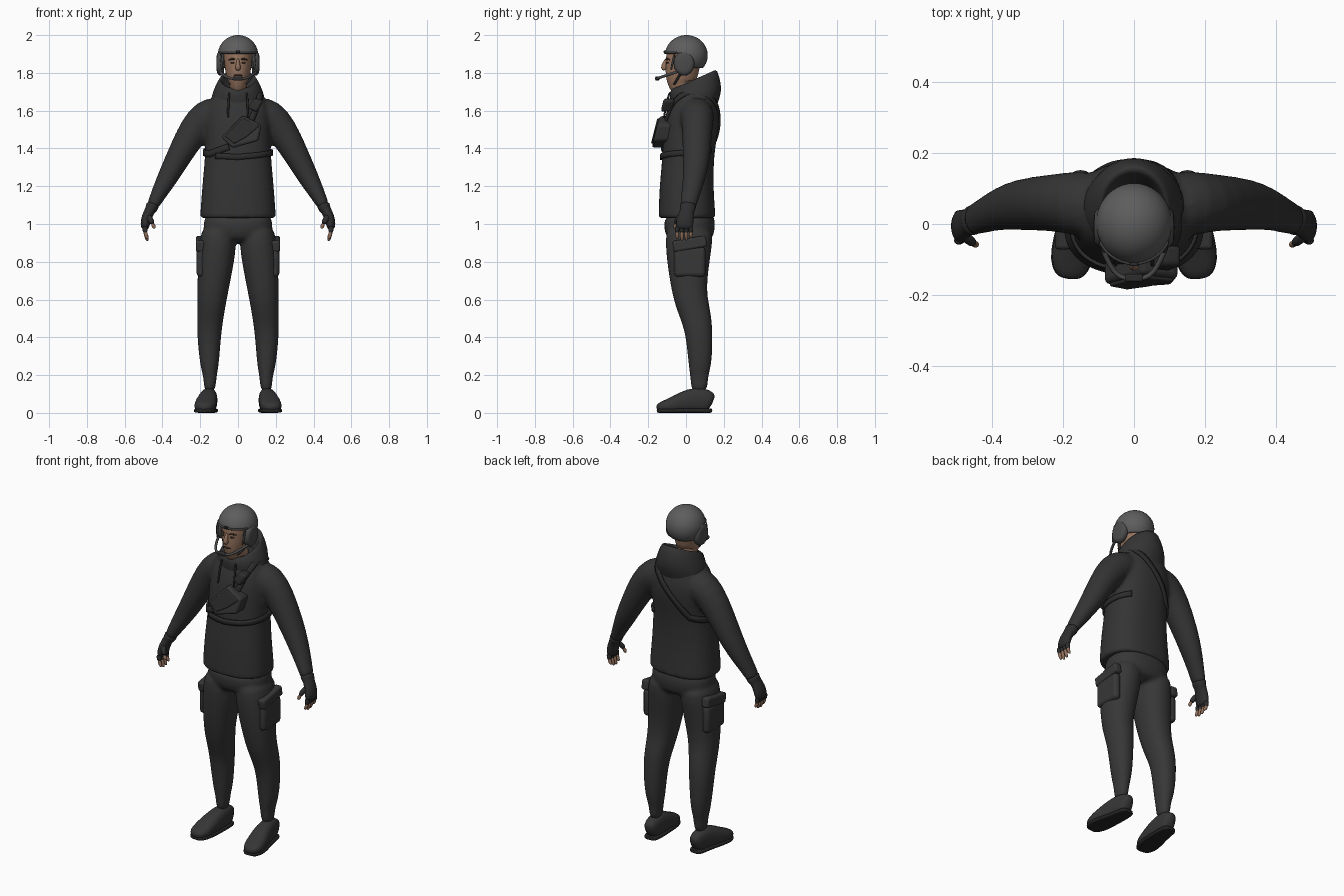
import bpy, bmesh, math
from mathutils import Vector as V, Matrix

if "Cube" in bpy.data.objects:
    bpy.data.objects.remove(bpy.data.objects["Cube"])


def material(name, r, g, b):
    m = bpy.data.materials.new(name)
    m.use_nodes = True
    m.diffuse_color = (r, g, b, 1)
    m.node_tree.nodes["Principled BSDF"].inputs["Base Color"].default_value = (r, g, b, 1)
    return m


JACKET = material("jacket charcoal", .034, .034, .034)
TROUSER = material("trouser charcoal", .038, .038, .038)
STRAP = material("strap black", .025, .025, .025)
GLOVE = material("glove black", .027, .027, .028)
BOOT = material("boot charcoal", .036, .036, .036)
SOLE = material("sole black", .018, .018, .018)
HELMET = material("helmet grey", .11, .11, .11)
TRIM = material("headset grey", .07, .07, .07)
SKIN = material("skin", .30, .17, .11)
BROW = material("brow brown", .07, .04, .028)


def loft(bm, rings, cap=True):
    loops = [[bm.verts.new(p) for p in r] for r in rings]
    n = len(loops[0])
    for a, b in zip(loops, loops[1:]):
        for i in range(n):
            bm.faces.new((a[i], a[(i + 1) % n], b[(i + 1) % n], b[i]))
    if cap:
        bm.faces.new(loops[0][::-1])
        bm.faces.new(loops[-1])


def tube(bm, stations, side=1, ref=(0, 1, 0), n=20, power=2.0):
    """Loft through (x, y, z, radius across, radius along ref)."""
    pts = [V((s[0] * side, s[1], s[2])) for s in stations]
    rings = []
    for i, p in enumerate(pts):
        t = (pts[min(i + 1, len(pts) - 1)] - pts[max(i - 1, 0)]).normalized()
        v = V(ref)
        v = (v - t * v.dot(t)).normalized()
        u = v.cross(t)
        ring = []
        for k in range(n):
            c, s = math.cos(math.tau * k / n), math.sin(math.tau * k / n)
            c = math.copysign(abs(c) ** (2 / power), c)
            s = math.copysign(abs(s) ** (2 / power), s)
            ring.append(p + u * c * stations[i][3] + v * s * stations[i][4])
        rings.append(ring)
    loft(bm, rings)


def finish(bm, name, mat, mirror=False, subsurf=0, voxel=0, bevel=0):
    bmesh.ops.recalc_face_normals(bm, faces=bm.faces)
    me = bpy.data.meshes.new(name)
    bm.to_mesh(me)
    bm.free()
    me.materials.append(mat)
    ob = bpy.data.objects.new(name, me)
    bpy.context.collection.objects.link(ob)
    bpy.ops.object.select_all(action='DESELECT')
    ob.select_set(True)
    bpy.context.view_layer.objects.active = ob
    bpy.ops.object.shade_smooth_by_angle(angle=math.radians(80 if subsurf else 40))
    if mirror:
        ob.modifiers.new("mirror", 'MIRROR').use_mirror_merge = False
    if bevel:
        m = ob.modifiers.new("bevel", 'BEVEL')
        m.width, m.segments = bevel, 3
    if subsurf:
        ob.modifiers.new("subsurf", 'SUBSURF').levels = subsurf
        ob.modifiers["subsurf"].render_levels = subsurf
    if voxel:
        m = ob.modifiers.new("merge", 'REMESH')
        m.mode, m.voxel_size, m.use_smooth_shade = 'VOXEL', voxel, True
        m = ob.modifiers.new("soften", 'SMOOTH')
        m.factor, m.iterations = .5, 5
    return ob


def single(name, mat, stations, ref=(0, 1, 0), power=2.0, n=20, **kw):
    bm = bmesh.new()
    tube(bm, stations, ref=ref, power=power, n=n)
    return finish(bm, name, mat, **kw)


def rod(name, mat, points, r, ref=(0, 0, 1), **kw):
    return single(name, mat, [(*p, r, r) for p in points], ref=ref, n=8, subsurf=1, **kw)


def box(name, mat, loc, size, tilt=0, bevel=.01, mirror=True):
    bm = bmesh.new()
    bmesh.ops.create_cube(bm, size=1, matrix=Matrix.Translation(loc)
                          @ Matrix.Rotation(tilt, 4, 'X') @ Matrix.Diagonal((*size, 1)))
    return finish(bm, name, mat, mirror=mirror, bevel=bevel)


# Jacket: torso and sleeves merged into one skin
bm = bmesh.new()
torso = [(1.03, .005, .2, .15), (1.034, .005, .201, .151), (1.06, .005, .2, .15),
         (1.2, .002, .19, .143), (1.32, .01, .178, .137), (1.42, .015, .172, .14),
         (1.52, .03, .175, .145), (1.6, .04, .172, .136), (1.66, .045, .15, .115),
         (1.7, .05, .11, .1), (1.72, .05, .08, .08)]
tube(bm, [(0, y, z, rx, ry) for z, y, rx, ry in torso], n=32, power=2.4)
sleeve = [(.08, .05, 1.6, .09, .1), (.17, .06, 1.57, .095, .09), (.235, .06, 1.5, .084, .08),
          (.32, .055, 1.345, .065, .074), (.37, .045, 1.25, .057, .062),
          (.42, .025, 1.16, .042, .05), (.45, .012, 1.1, .033, .045), (.453, .011, 1.094, .032, .044)]
for s in (1, -1):
    tube(bm, sleeve, side=s)
jacket = finish(bm, "jacket", JACKET, subsurf=1, voxel=.011)

# Hood lying around the neck, high at the back
bm = bmesh.new()
hood = [(.15, -.08, .165, 1.63, 1.63), (.138, -.088, .187, 1.68, 1.69), (.125, -.085, .188, 1.705, 1.74),
        (.098, -.07, .166, 1.72, 1.82), (.088, -.062, .148, 1.715, 1.82), (.07, -.05, .1, 1.65, 1.7)]
rings = []
for rx, yf, yb, zf, zb in hood:
    ring = []
    for k in range(28):
        a = math.tau * k / 28
        f = (math.sin(a) + 1) / 2
        ring.append((rx * math.cos(a), yf + (yb - yf) * f, zf + (zb - zf) * f))
    rings.append(ring)
loft(bm, rings, cap=False)
finish(bm, "hood", JACKET, subsurf=1)
rod("drawstrings", STRAP, [(.045, -.085, 1.7), (.05, -.098, 1.66), (.052, -.108, 1.61), (.052, -.118, 1.56)],
    .006, ref=(1, 0, 0), mirror=True)

# Trousers: hips and legs merged
bm = bmesh.new()
hips = [(1.07, .01, .175, .13), (1.0, .02, .186, .138), (.94, .02, .18, .13), (.9, .02, .12, .1)]
tube(bm, [(0, y, z, rx, ry) for z, y, rx, ry in hips], n=28, power=2.3)
leg = [(.1, .02, 1.0, .088, .128), (.106, .015, .9, .1, .126), (.117, .012, .8, .096, .114),
       (.128, .014, .7, .088, .1), (.138, .024, .6, .078, .09), (.147, .056, .5, .07, .082),
       (.153, .069, .42, .065, .073), (.152, .075, .3, .055, .066), (.15, .072, .225, .045, .056),
       (.148, .07, .19, .034, .047), (.15, .07, .1, .031, .046)]
for s in (1, -1):
    tube(bm, leg, side=s, power=2.2)
finish(bm, "trousers", TROUSER, subsurf=1, voxel=.011)
box("cargo_pockets", TROUSER, (.196, .02, .8), (.046, .165, .16), bevel=.02)
box("pocket_flaps", TROUSER, (.2, .02, .895), (.046, .18, .06), tilt=.17, bevel=.012)

# Boots with flat soles
boot = [(.15, .14, .05, .045, .026), (.15, .118, .064, .062, .041), (.154, .05, .07, .068, .046),
        (.164, -.02, .057, .056, .054), (.174, -.085, .039, .038, .06),
        (.18, -.13, .031, .029, .05), (.183, -.156, .025, .017, .026)]
single("boots", BOOT, boot, ref=(1, 0, 0), power=2.5, mirror=True, subsurf=1)
single("soles", SOLE, [(x, y, .012, .012, w + .003) for x, y, z, h, w in boot],
       ref=(1, 0, 0), power=4, mirror=True, subsurf=1)

# Fingerless gloves and fingers
single("gloves", GLOVE, [(.448, .013, 1.112, .036, .046), (.456, .01, 1.085, .034, .043),
                         (.468, .005, 1.07, .027, .036), (.484, -.002, 1.035, .028, .044),
                         (.492, -.008, 1.0, .026, .047), (.492, -.01, .968, .018, .043)],
       mirror=True, subsurf=1)
knuckles, tips = bmesh.new(), bmesh.new()
for i in range(4):
    y, drop = -.046 + .024 * i, (.01, 0, .003, .016)[i]
    tube(knuckles, [(.494, y, .99, .015, .0135), (.493, y, .97, .014, .013), (.49, y, .952, .0125, .012)], n=10)
    tube(tips, [(.492, y, .965, .011, .0105), (.488, y, .94, .0105, .01),
                (.481, y, .918 + drop, .009, .009), (.478, y, .91 + drop, .005, .005)], n=10)
tube(knuckles, [(.478, -.03, 1.045, .018, .016), (.461, -.048, 1.02, .016, .014), (.451, -.055, 1.0, .013, .013)], n=10)
tube(tips, [(.453, -.054, 1.005, .011, .011), (.445, -.058, .985, .011, .01), (.442, -.059, .975, .006, .006)], n=10)
finish(knuckles, "glove_fingers", GLOVE, mirror=True, subsurf=1)
finish(tips, "finger_tips", SKIN, mirror=True, subsurf=1)

# Head, face and neck
head = [(1.64, .02, .058, .06), (1.715, .015, .055, .06), (1.732, -.028, .042, .068), (1.755, -.027, .056, .08),
        (1.8, -.022, .067, .088), (1.85, -.016, .073, .092), (1.9, -.01, .078, .096), (1.95, 0, .065, .08)]
single("head", SKIN, [(0, y, z, rx, ry) for z, y, rx, ry in head], n=24, subsurf=1)
single("nose", SKIN, [(0, -.1, 1.878, .007, .008), (0, -.113, 1.85, .01, .013),
                      (0, -.12, 1.827, .016, .018), (0, -.108, 1.815, .013, .012)], n=12, subsurf=1)
single("lips", BROW, [(-.024, -.1, 1.787, .004, .005), (0, -.111, 1.788, .006, .006),
                      (.024, -.1, 1.787, .004, .005)], n=8, subsurf=1)
rod("eyebrows", BROW, [(.014, -.109, 1.872), (.034, -.1, 1.876), (.052, -.084, 1.868)], .005, mirror=True)
rod("eyes", BROW, [(.019, -.104, 1.853), (.03, -.1, 1.855), (.041, -.092, 1.852)], .005, mirror=True)

# Helmet shell with open face
bm = bmesh.new()
bmesh.ops.create_uvsphere(bm, u_segments=40, v_segments=28, radius=1,
                          matrix=Matrix.Translation((0, .002, 1.893)) @ Matrix.Diagonal((.107, .113, .107, 1)))
cut = [f for f in bm.faces if f.calc_center_median().z < (1.905 if f.calc_center_median().y < -.04 else 1.825)]
bmesh.ops.delete(bm, geom=cut, context='FACES')
shell = finish(bm, "helmet", HELMET)
shell.modifiers.new("thickness", 'SOLIDIFY').thickness = .01
arc = [math.radians(205 + 130 * i / 12) for i in range(13)]
rod("helmet_rim", TRIM, [(.107 * math.cos(a), .002 + .113 * math.sin(a), 1.906) for a in arc], .006)
box("helmet_front_clip", STRAP, (0, -.113, 1.912), (.022, .01, .012), bevel=.003, mirror=False)

# Headset cups, face bar and chin strap
single("ear_cups", TRIM, [(.072, -.01, 1.85, .058, .048), (.078, -.01, 1.85, .067, .057), (.102, -.01, 1.85, .066, .056),
                          (.112, -.01, 1.85, .052, .043), (.114, -.01, 1.85, .03, .025)], mirror=True, subsurf=1)
half = [(.1, -.03, 1.81), (.088, -.075, 1.797), (.068, -.115, 1.783), (.047, -.15, 1.771)]
rod("face_bar", TRIM, half + [(0, -.158, 1.768)] + [(-x, y, z) for x, y, z in half[::-1]], .008)
box("microphone", STRAP, (0, -.152, 1.77), (.05, .022, .022), bevel=.006, mirror=False)
half = [(.085, -.02, 1.81), (.066, -.045, 1.77), (.045, -.062, 1.738)]
rod("chin_strap", STRAP, half + [(0, -.075, 1.726)] + [(-x, y, z) for x, y, z in half[::-1]], .007)
rod("visor_arms", TRIM, [(.091, -.06, 1.905), (.09, -.07, 1.86), (.082, -.08, 1.81)], .006, ref=(1, 0, 0), mirror=True)


# Straps wrapped onto the jacket
def ribbon(name, points, width):
    pts = [V(p) for p in points]
    path = [a.lerp(b, i / 6) for a, b in zip(pts, pts[1:]) for i in range(6)] + [pts[-1]]
    bm, rows = bmesh.new(), []
    for i, p in enumerate(path):
        t = path[min(i + 2, len(path) - 1)] - path[max(i - 2, 0)]
        w = t.cross(p - V((0, .03, 1.42 if p.z > 1.45 else p.z))).normalized() * width / 2
        rows.append([bm.verts.new(p + w * k) for k in (-1, 0, 1)])
    for a, b in zip(rows, rows[1:]):
        for k in range(2):
            bm.faces.new((a[k], a[k + 1], b[k + 1], b[k]))
    ob = finish(bm, name, STRAP)
    m = ob.modifiers.new("wrap", 'SHRINKWRAP')
    m.target, m.wrap_mode, m.offset = jacket, 'ABOVE_SURFACE', .006
    m = ob.modifiers.new("thickness", 'SOLIDIFY')
    m.thickness, m.offset = .01, 0


ribbon("shoulder_strap", [(.07, -.13, 1.54), (.11, -.09, 1.64), (.125, 0, 1.7), (.1, .12, 1.67), (.04, .19, 1.6),
                          (-.05, .18, 1.5), (-.12, .14, 1.41), (-.17, .04, 1.38), (-.15, -.08, 1.37),
                          (-.05, -.14, 1.41)], .034)
ribbon("chest_strap", [(-.12, -.11, 1.36), (0, -.14, 1.355), (.11, -.12, 1.365), (.17, -.03, 1.375),
                       (.17, .05, 1.38), (.13, .14, 1.39)], .03)


# Slanted chest bag with a front flap
def bag(name, outline, depth, front, mat):
    bm = bmesh.new()
    rings = [[(x, front + d + (z - 1.42) * .25, z) for x, z in outline] for d in (0, depth)]
    loft(bm, rings)
    return finish(bm, name, mat, bevel=min(.014, depth * .4))


bag("chest_bag", [(-.088, 1.46), (.025, 1.575), (.125, 1.525), (.108, 1.44), (-.03, 1.402)], .085, -.178, JACKET)
bag("bag_flap", [(-.07, 1.465), (.025, 1.56), (.112, 1.518), (.045, 1.462), (-.02, 1.425)], .012, -.187, STRAP)
bag("strap_pouch", [(.05, 1.615), (.085, 1.668), (.135, 1.655), (.1, 1.59)], .06, -.178, STRAP)
